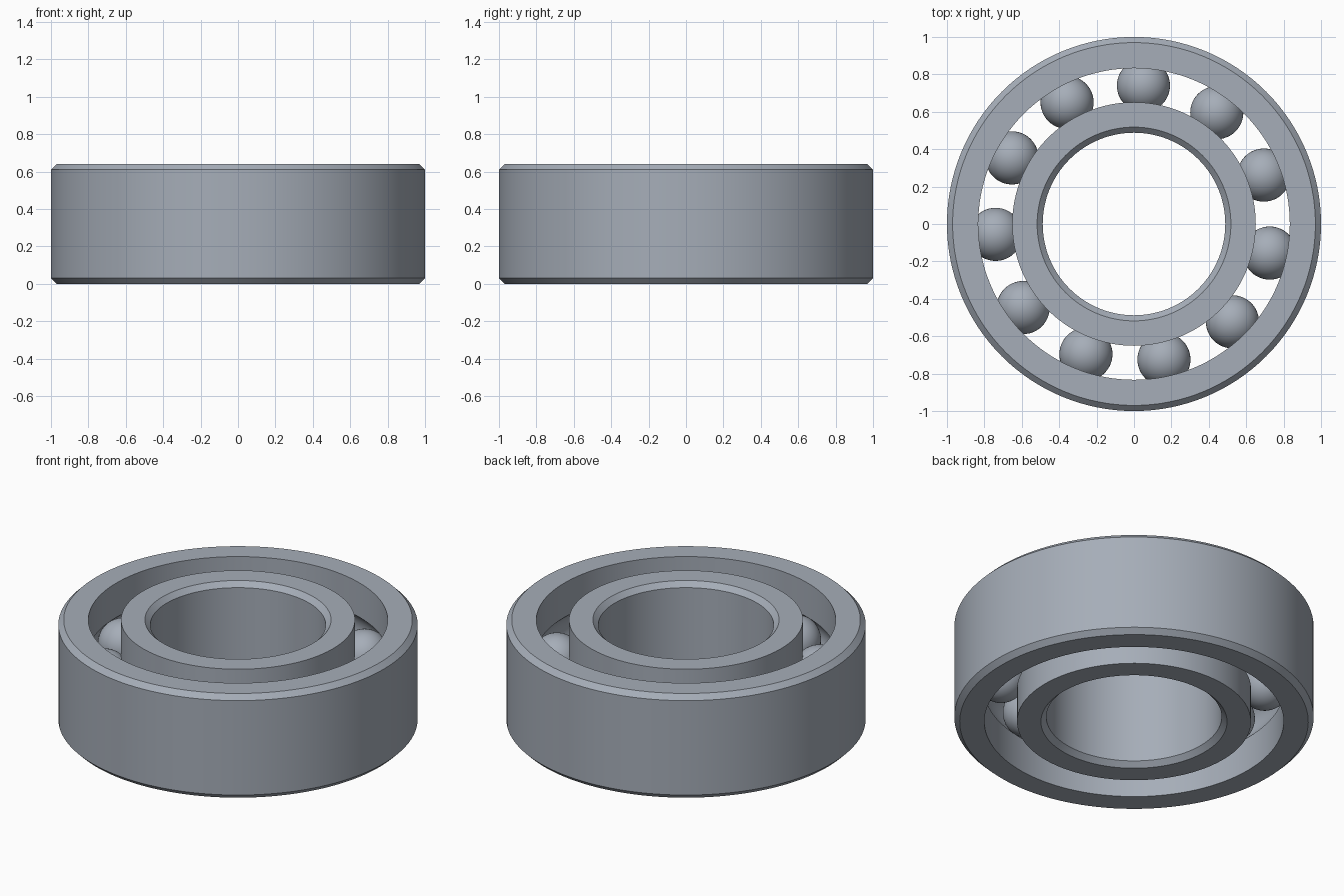
import bpy
import math

HEIGHT = 0.64
MID = HEIGHT / 2
PITCH = 0.742      # radius of the ball circle
BALL = 0.142
BALLS = 11
CHAMFER = 0.03
SEGMENTS = 128

cube = bpy.data.objects.get("Cube")
if cube:
    bpy.data.objects.remove(cube, do_unlink=True)

steel = bpy.data.materials.new("blue grey steel")
steel.use_nodes = True
colour = (0.38, 0.42, 0.48, 1)
steel.diffuse_color = colour
steel.node_tree.nodes["Principled BSDF"].inputs["Base Color"].default_value = colour


def finish(obj, name):
    obj.name = name
    obj.data.name = name
    obj.data.materials.append(steel)
    bpy.ops.object.select_all(action="DESELECT")
    obj.select_set(True)
    bpy.context.view_layer.objects.active = obj
    bpy.ops.object.shade_smooth_by_angle(angle=math.radians(25))


def groove(wall, side, steps=14):
    """Race arc from bottom to top; side is +1 for the outer race, -1 for the inner."""
    half = math.acos(abs(wall - PITCH) / BALL)
    angles = [half * (2 * i / steps - 1) for i in range(steps + 1)]
    return [(PITCH + side * BALL * math.cos(a), MID + BALL * math.sin(a)) for a in angles]


def ring(name, profile):
    """Revolve a closed (radius, z) profile, listed anticlockwise, about the z axis."""
    n = len(profile)
    verts, faces = [], []
    for s in range(SEGMENTS):
        a = math.tau * s / SEGMENTS
        verts += [(r * math.cos(a), r * math.sin(a), z) for r, z in profile]
        here, there = s * n, (s + 1) % SEGMENTS * n
        for i in range(n):
            j = (i + 1) % n
            faces.append((here + i, there + i, there + j, here + j))
    mesh = bpy.data.meshes.new(name)
    mesh.from_pydata(verts, [], faces)
    obj = bpy.data.objects.new(name, mesh)
    bpy.context.collection.objects.link(obj)
    finish(obj, name)


# Outer ring: chamfered outside, grooved inside
OUTER, OUTER_WALL = 1.0, 0.833
ring("outer_ring", [
    (OUTER_WALL, 0), (OUTER - CHAMFER, 0), (OUTER, CHAMFER),
    (OUTER, HEIGHT - CHAMFER), (OUTER - CHAMFER, HEIGHT), (OUTER_WALL, HEIGHT),
] + groove(OUTER_WALL, 1)[::-1])

# Inner ring: chamfered bore, grooved outside
BORE, INNER_WALL = 0.488, 0.651
ring("inner_ring", [
    (BORE, HEIGHT - CHAMFER), (BORE, CHAMFER), (BORE + CHAMFER, 0), (INNER_WALL, 0),
] + groove(INNER_WALL, -1) + [(INNER_WALL, HEIGHT), (BORE + CHAMFER, HEIGHT)])

# Balls evenly spaced in the races
for k in range(BALLS):
    a = math.radians(86.1) + math.tau * k / BALLS
    bpy.ops.mesh.primitive_uv_sphere_add(
        segments=48, ring_count=24, radius=BALL,
        location=(PITCH * math.cos(a), PITCH * math.sin(a), MID))
    finish(bpy.context.object, f"ball_{k + 1}")
